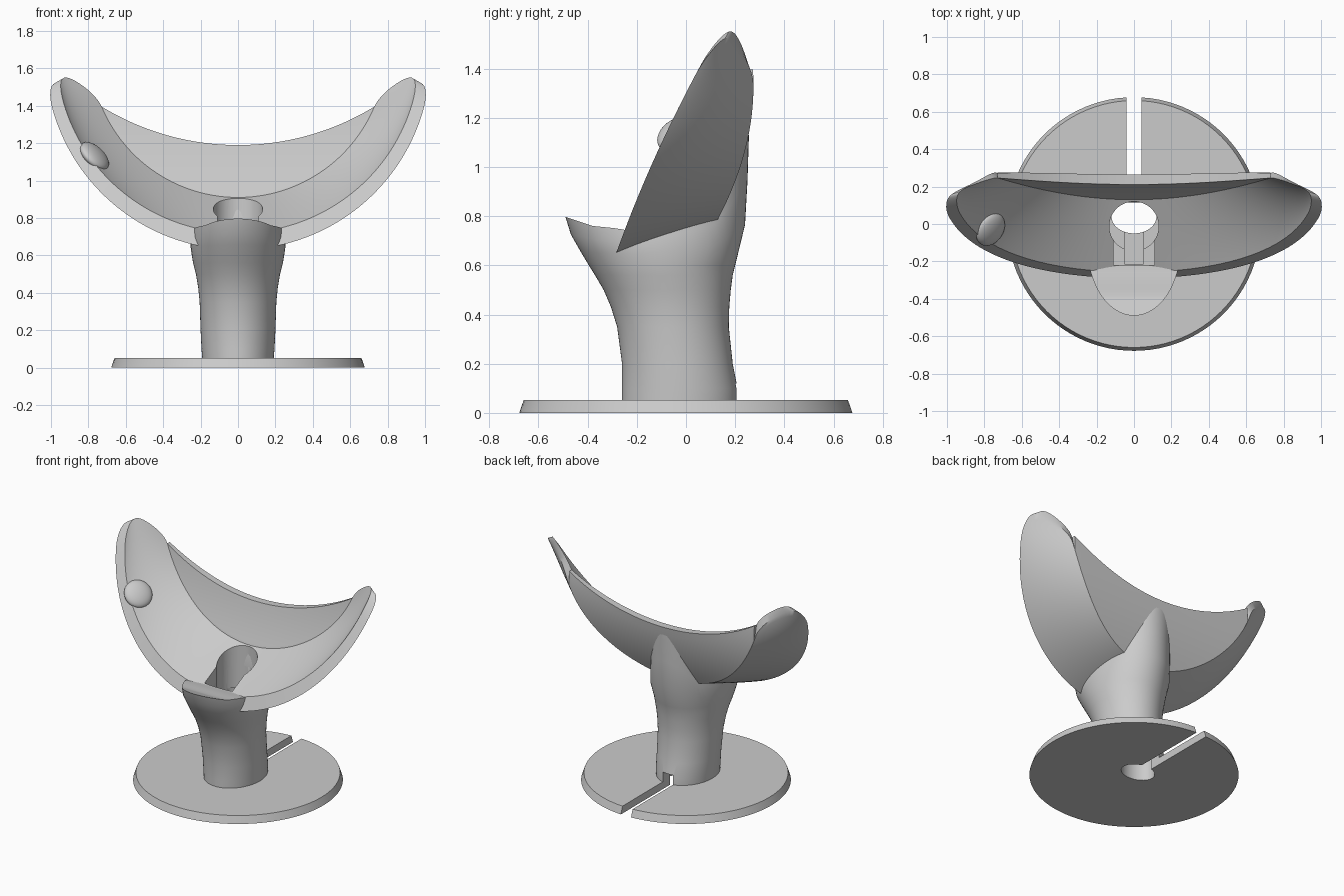
import bpy, bmesh, math
from mathutils import Vector, Matrix

if "Cube" in bpy.data.objects:
    bpy.data.objects.remove(bpy.data.objects["Cube"])

grey = bpy.data.materials.new("light_grey")
grey.use_nodes = True
grey.diffuse_color = (0.6, 0.6, 0.6, 1)
grey.node_tree.nodes["Principled BSDF"].inputs["Base Color"].default_value = (0.6, 0.6, 0.6, 1)


def make(name, bm):
    bmesh.ops.remove_doubles(bm, verts=bm.verts, dist=0.0005)
    bmesh.ops.recalc_face_normals(bm, faces=bm.faces)
    mesh = bpy.data.meshes.new(name)
    bm.to_mesh(mesh)
    bm.free()
    mesh.materials.append(grey)
    ob = bpy.data.objects.new(name, mesh)
    bpy.context.collection.objects.link(ob)
    return ob


def activate(ob):
    bpy.ops.object.select_all(action='DESELECT')
    ob.select_set(True)
    bpy.context.view_layer.objects.active = ob


def smooth(ob, angle=35):
    activate(ob)
    bpy.ops.object.shade_smooth_by_angle(angle=math.radians(angle))


def cut(ob, cutters):
    activate(ob)
    for c in cutters:
        mod = ob.modifiers.new("cut", 'BOOLEAN')
        mod.operation = 'DIFFERENCE'
        mod.solver = 'EXACT'
        mod.object = c
        bpy.ops.object.modifier_apply(modifier=mod.name)


def loft(bm, rings, closed):
    """Skin a list of equal point rows and return the vertex rows."""
    rows = [[bm.verts.new(p) for p in r] for r in rings]
    n = len(rows[0])
    for a, b in zip(rows, rows[1:]):
        for i in range(n if closed else n - 1):
            j = (i + 1) % n
            bm.faces.new((a[i], a[j], b[j], b[i]))
    return rows


def cone(name, r1, r2, z0, z1, y=0, squash=1, seg=64):
    bm = bmesh.new()
    bmesh.ops.create_cone(bm, cap_ends=True, segments=seg, radius1=r1, radius2=r2, depth=z1 - z0,
                          matrix=Matrix.Translation((0, y, (z0 + z1) / 2)) @ Matrix.Diagonal((1, squash, 1, 1)))
    return make(name, bm)


def box(name, lo, hi):
    bm = bmesh.new()
    lo, hi = Vector(lo), Vector(hi)
    size = hi - lo
    bmesh.ops.create_cube(bm, size=1, matrix=Matrix.Translation((lo + hi) / 2) @ Matrix.Diagonal((*size, 1)))
    return make(name, bm)


# Curved, tilted faces that the cradle lies between
def front_y(z):
    u = z - 0.66
    return -0.28 + 0.36 * u + 0.12 * u * u


def back_outer_y(z):
    u = z - 0.77
    return 0.12 + 0.55 * u - 0.49 * u * u


def back_inner_y(z):
    u = z - 0.91
    return 0.13 + 0.36 * u - 0.25 * u * u


def arc(t, rx, rz, cz, y_of):
    z = cz - rz * math.cos(t)
    return Vector((rx * math.sin(t), y_of(z), z))


def belly(t, v):
    """Outward swelling of the wings, fading out at the middle of the cradle."""
    return Vector((math.sin(t), 0, -math.cos(t))) * 0.14 * v * (1 - v) * math.sin(t) ** 2


def outer_point(t, v):
    return arc(t, 1.03, 1.03, 1.66, front_y).lerp(arc(t, 0.81, 0.94, 1.70, back_outer_y), v) + belly(t, v)


def inner_point(t, v):
    return arc(t, 0.97, 0.96, 1.68, front_y).lerp(arc(t, 0.79, 0.79, 1.70, back_inner_y), v) + belly(t, v)


# Curved cradle shell with rounded wing tips
STEPS, ACROSS = 72, 20
bm = bmesh.new()
grids = []
for fn in (outer_point, inner_point):
    rings = []
    for i in range(STEPS + 1):
        s = 2 * i / STEPS - 1
        row = []
        for j in range(ACROSS + 1):
            v = 0.5 - 0.5 * math.cos(math.pi * j / ACROSS)
            reach = 74 - 7 * v + 10.5 * math.sin(math.pi * j / ACROSS)
            row.append(fn(math.radians(reach) * s, v))
        rings.append(row)
    grids.append(loft(bm, rings, False))
borders = []
for g in grids:
    borders.append([r[0] for r in g] + g[-1][1:] + [r[-1] for r in g[-2::-1]] + g[0][-2:0:-1])
o, n = borders
for i in range(len(o)):
    j = (i + 1) % len(o)
    bm.faces.new((o[i], o[j], n[j], n[i]))
shell = make("cradle_shell", bm)

# Back panel that closes the rear of the cradle
bm = bmesh.new()
rings = []
for i in range(49):
    x = 0.73 * (2 * i / 48 - 1)
    low_out = 1.70 - 0.94 * math.sqrt(1 - (x / 0.81) ** 2)
    low_in = 1.70 - 0.79 * math.sqrt(1 - (x / 0.79) ** 2) - 0.02
    top = 2.585 - math.sqrt(1.395 ** 2 - x * x)
    row = []
    for k in range(9):
        z = low_out + (top - low_out) * k / 8
        row.append((x, back_outer_y(z), z))
    for k in range(9):
        z = top + (low_in - top) * k / 8
        row.append((x, min(back_inner_y(z), back_outer_y(z) - 0.012), z))
    rings.append(row)
rows = loft(bm, rings, True)
bm.faces.new(rows[0])
bm.faces.new(rows[-1])
panel = make("back_panel", bm)


# Neck: stacked ovals, flaring forward into a lip, rising to a point behind
def neck_top(y):
    pts = [(-0.5, 0.80), (-0.38, 0.76), (-0.28, 0.75), (-0.2, 0.735), (0, 0.80), (0.12, 0.85), (0.26, 1.14)]
    for (y0, z0), (y1, z1) in zip(pts, pts[1:]):
        if y <= y1:
            return z0 + (z1 - z0) * (y - y0) / (y1 - y0)
    return pts[-1][1]


profile = [(0.03, -0.26, 0.21, 0.19), (0.1, -0.26, 0.21, 0.195), (0.2, -0.26, 0.19, 0.2),
           (0.35, -0.28, 0.174, 0.205), (0.43, -0.305, 0.176, 0.213), (0.5, -0.335, 0.182, 0.225),
           (0.56, -0.37, 0.19, 0.24), (0.6, -0.395, 0.2, 0.247)]
# Upper rings: share of the way up to the sloping top
crown = [(0.33, -0.43, 0.24, 0.255), (0.66, -0.468, 0.25, 0.255), (1, -0.49, 0.256, 0.25)]
SEG = 64
rings = []
for k, (h, y0, y1, rx) in enumerate(profile + crown):
    row = []
    for i in range(SEG):
        a = 2 * math.pi * i / SEG
        y = (y0 + y1) / 2 + (y1 - y0) / 2 * math.cos(a)
        z = h if k < len(profile) else 0.6 + (neck_top(y) - 0.6) * h
        row.append((rx * math.sin(a), y, z))
    rings.append(row)
bm = bmesh.new()
rows = loft(bm, rings, True)
bm.faces.new(rows[0])
top = rows[-1]
bm.faces.new((top[0], top[1], top[-1]))
bm.faces.new((top[SEG // 2], top[SEG // 2 - 1], top[SEG // 2 + 1]))
for i in range(1, SEG // 2 - 1):
    bm.faces.new((top[i], top[i + 1], top[-i - 1], top[-i]))
neck = make("neck", bm)

# Round base plate
base = cone("base_plate", 0.678, 0.66, 0, 0.052, seg=96)

# Cable bore, plug recess and rear cable slot
bore = cone("cutter_bore", 0.12, 0.12, -0.1, 0.6, 0.04, 0.75)
well = cone("cutter_well", 0.132, 0.132, 0.5, 1.05, -0.012)
recess = box("cutter_recess", (-0.11, -0.22, 0.66), (0.11, -0.05, 1))
groove = box("cutter_groove", (-0.05, -0.215, 0.45), (0.05, 0, 1.01))
slot = box("cutter_slot", (-0.04, 0.04, -0.1), (0.04, 0.8, 0.12))
cut(shell, [well, recess, groove])
cut(neck, [bore, well, recess, groove, slot])
cut(base, [bore, slot])
for c in (bore, well, recess, groove, slot):
    bpy.data.objects.remove(c)

# Rounded locating bump on the inside of the right wing
t, v = math.radians(-54), 0.2
spot = inner_point(t, v)
along = inner_point(t + 0.02, v) - spot
across = inner_point(t, v + 0.02) - spot
turn = along.cross(across).to_track_quat('Z', 'Y').to_matrix().to_4x4()
bm = bmesh.new()
bmesh.ops.create_uvsphere(bm, u_segments=32, v_segments=16, radius=0.095)
bm.transform(Matrix.Translation(spot) @ turn @ Matrix.Diagonal((1, 1, 0.4, 1)))
bump = make("locating_bump", bm)

for part in (shell, panel, neck, base, bump):
    smooth(part)
